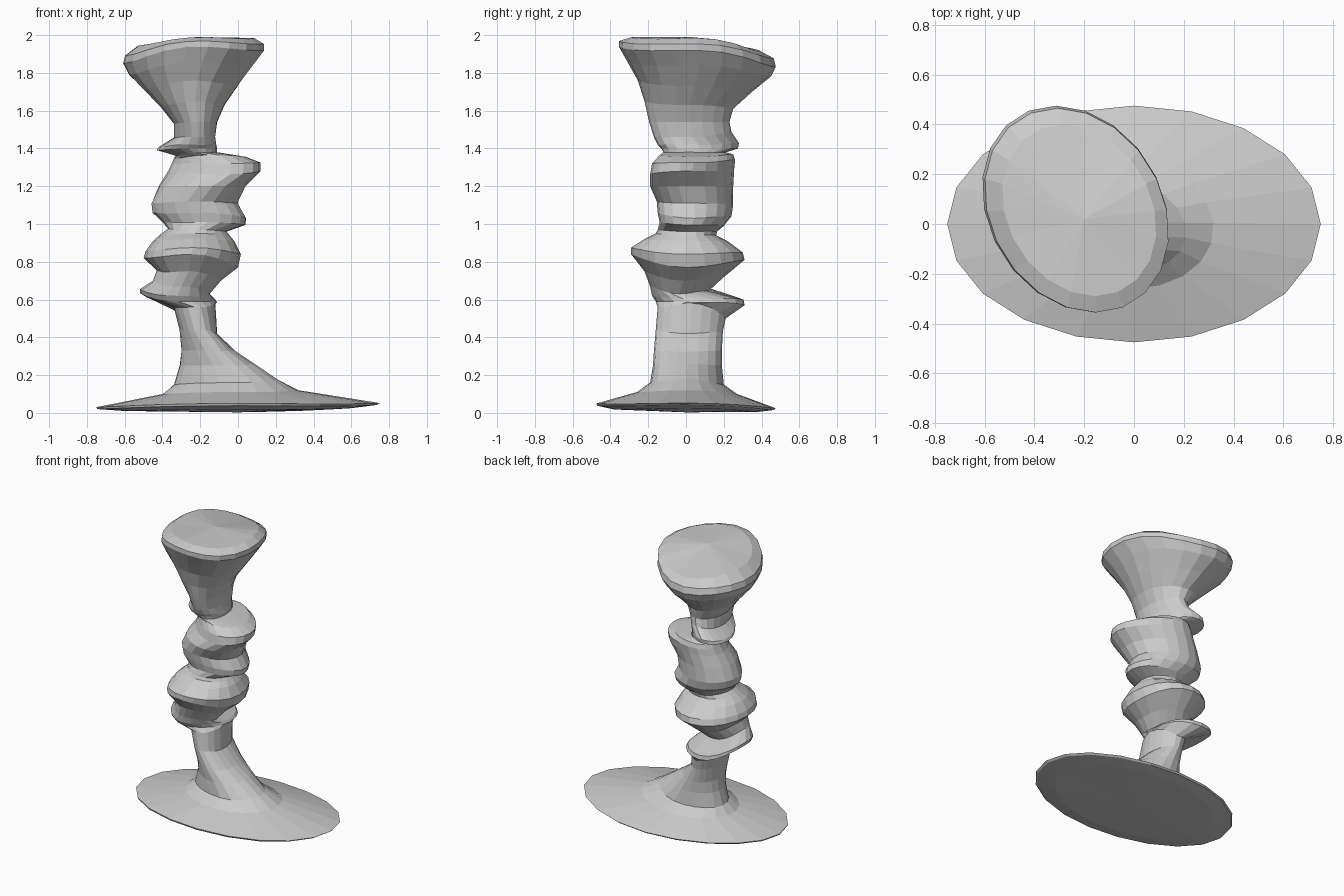
import bpy, bmesh, math

SIDES = 20


def ring_points(x0, z0, x1, z1, y0, zf, y1, zb, skew):
    """Tilted oval: left x/z, right x/z, front y/z, back y/z, diagonal skew in degrees."""
    cx, rx = (x0 + x1) / 2, (x1 - x0) / 2
    cy, ry = (y0 + y1) / 2, (y1 - y0) / 2
    p = math.radians(skew)
    pts = []
    for i in range(SIDES):
        t = math.tau * i / SIDES
        u, v = math.cos(t + p), math.sin(t)
        w = u * u / (u * u + v * v)
        zx = (z0 + z1) / 2 + (z1 - z0) / 2 * u
        zy = (zf + zb) / 2 + (zb - zf) / 2 * v
        z = w * zx + (1 - w) * zy
        pts.append((cx + rx * u, cy + ry * v, z))
    return pts


def loft(name, rings, bottom=None, top=None):
    """Skin a stack of ovals; optional centre points close the ends."""
    bm = bmesh.new()
    loops = [[bm.verts.new(c) for c in ring_points(*r)] for r in rings]
    for a, b in zip(loops, loops[1:]):
        for i in range(SIDES):
            j = (i + 1) % SIDES
            bm.faces.new((a[i], a[j], b[j], b[i]))
    for centre, loop in ((bottom, loops[0]), (top, loops[-1])):
        if centre:
            c = bm.verts.new(centre)
            for i in range(SIDES):
                bm.faces.new((c, loop[i], loop[(i + 1) % SIDES]))
    bmesh.ops.recalc_face_normals(bm, faces=bm.faces)
    mesh = bpy.data.meshes.new(name)
    bm.to_mesh(mesh)
    bm.free()
    ob = bpy.data.objects.new(name, mesh)
    bpy.context.collection.objects.link(ob)
    return ob


# Rings shared where two parts meet
foot = (-.34, .15, .21, .18, -.19, .16, .20, .15, 12)
stem_top = (-.34, .56, -.12, .58, -.15, .56, .21, .50, 0)
waist = (-.37, .975, -.06, .96, -.15, .97, .165, .96, 0)
neck = (-.33, 1.36, -.11, 1.38, -.12, 1.38, .21, 1.38, 10)

# Oval base plate, flaring up to the stem
loft("base", [
    (-.60, .010, .60, .025, -.38, .018, .38, .005, 0),
    (-.745, .02, .735, .042, -.47, .038, .465, .015, 0),
    (-.75, .03, .75, .052, -.475, .05, .475, .025, 0),
    (-.40, .10, .32, .12, -.26, .11, .27, .10, 5),
    foot,
], bottom=(0, 0, .003))

# Leaning stem
loft("stem", [
    foot,
    (-.31, .25, .09, .26, -.175, .25, .19, .25, 12),
    (-.30, .33, -.01, .325, -.17, .33, .19, .33, 10),
    (-.31, .44, -.11, .42, -.16, .44, .195, .43, 5),
    stem_top,
])

# Lower collar and bead
loft("lower_bead", [
    stem_top,
    (-.52, .635, -.11, .585, -.16, .59, .31, .57, 0),
    (-.52, .655, -.12, .60, -.18, .62, .305, .60, 0),
    (-.45, .70, -.15, .63, -.19, .67, .12, .645, 0),
    (-.43, .755, -.09, .70, -.22, .75, .19, .71, 0),
    (-.50, .82, 0, .77, -.29, .84, .31, .81, 0),
    (-.49, .855, .015, .84, -.29, .875, .30, .85, 0),
    (-.45, .91, -.02, .91, -.22, .92, .22, .91, 0),
    (-.41, .945, -.045, .94, -.16, .95, .16, .94, 0),
    waist,
])

# Upper twisted bead
loft("upper_bead", [
    waist,
    (-.40, 1.01, .04, .995, -.14, 1.01, .20, .99, 5),
    (-.455, 1.06, .045, 1.03, -.15, 1.06, .24, 1.04, 8),
    (-.46, 1.11, 0, 1.11, -.155, 1.12, .25, 1.10, 8),
    (-.42, 1.20, .04, 1.20, -.19, 1.20, .25, 1.20, 14),
    (-.37, 1.28, .12, 1.28, -.19, 1.26, .255, 1.29, 20),
    (-.35, 1.32, .12, 1.325, -.18, 1.32, .26, 1.34, 20),
    (-.34, 1.345, .04, 1.355, -.14, 1.365, .25, 1.37, 16),
    neck,
])

# Lip and flared, tilted head
loft("head", [
    neck,
    (-.43, 1.39, -.11, 1.40, -.13, 1.40, .275, 1.40, 20),
    (-.42, 1.405, -.115, 1.42, -.15, 1.42, .28, 1.43, 20),
    (-.34, 1.455, -.12, 1.46, -.17, 1.46, .24, 1.49, 10),
    (-.34, 1.53, -.11, 1.54, -.195, 1.54, .23, 1.54, 5),
    (-.41, 1.62, -.07, 1.63, -.22, 1.65, .25, 1.61, 5),
    (-.50, 1.71, 0, 1.73, -.255, 1.76, .35, 1.70, 8),
    (-.58, 1.79, .08, 1.84, -.31, 1.86, .45, 1.78, 11),
    (-.61, 1.85, .14, 1.92, -.355, 1.94, .475, 1.83, 12),
    (-.60, 1.89, .14, 1.955, -.355, 1.97, .465, 1.875, 12),
    (-.53, 1.945, .09, 1.985, -.29, 1.99, .40, 1.91, 12),
], top=(-.2, .02, 1.99))
